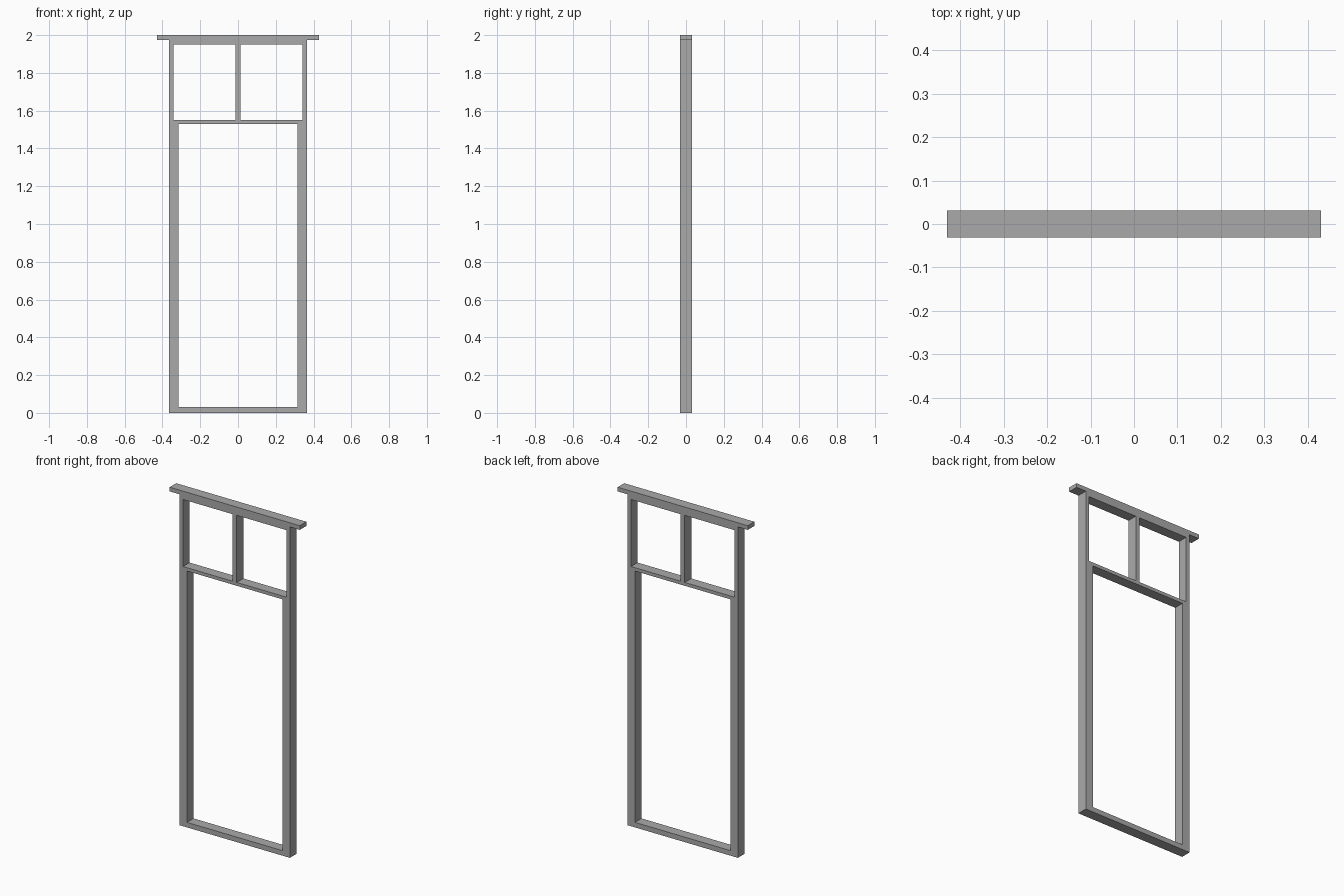
import bpy

# Remove the default cube only
cube = bpy.data.objects.get("Cube")
if cube:
    bpy.data.objects.remove(cube, do_unlink=True)

DEPTH = 0.062       # thickness of the whole frame
HALF_WIDTH = 0.364  # outer edge of the stiles
DOOR_HALF = 0.315   # door opening
LIGHT_HALF = 0.341  # transom window opening
SILL_TOP = 0.03
RAIL_BOTTOM, RAIL_TOP = 1.53, 1.55
HEAD_BOTTOM, CORNICE_BOTTOM, TOP = 1.95, 1.975, 2.0

# Single painted finish
grey = bpy.data.materials.new("grey_paint")
grey.use_nodes = True
colour = (0.40, 0.40, 0.40, 1)
grey.diffuse_color = colour
grey.node_tree.nodes["Principled BSDF"].inputs["Base Color"].default_value = colour


def bar(name, x0, x1, z0, z1):
    """Rectangular timber spanning the given front outline."""
    bpy.ops.mesh.primitive_cube_add(size=1, location=((x0 + x1) / 2, 0, (z0 + z1) / 2))
    obj = bpy.context.object
    obj.name = obj.data.name = name
    obj.scale = (x1 - x0, DEPTH, z1 - z0)
    bpy.ops.object.transform_apply(location=False, rotation=False, scale=True)
    obj.data.materials.append(grey)
    return obj


# Uprights: wide beside the door, narrow beside the transom window
for side, s in (("left", 1), ("right", -1)):
    for part, inner, z0, z1 in (("door_jamb", DOOR_HALF, SILL_TOP, RAIL_BOTTOM),
                                ("window_jamb", LIGHT_HALF, RAIL_TOP, HEAD_BOTTOM)):
        x0, x1 = sorted((s * inner, s * HALF_WIDTH))
        bar(f"{side}_{part}", x0, x1, z0, z1)

# Horizontal members
bar("sill", -HALF_WIDTH, HALF_WIDTH, 0, SILL_TOP)
bar("transom_rail", -HALF_WIDTH, HALF_WIDTH, RAIL_BOTTOM, RAIL_TOP)
bar("head_rail", -HALF_WIDTH, HALF_WIDTH, HEAD_BOTTOM, CORNICE_BOTTOM)
bar("cornice", -0.43, 0.43, CORNICE_BOTTOM, TOP)

# Upright dividing the transom window
bar("window_mullion", -0.013, 0.013, RAIL_TOP, HEAD_BOTTOM)
